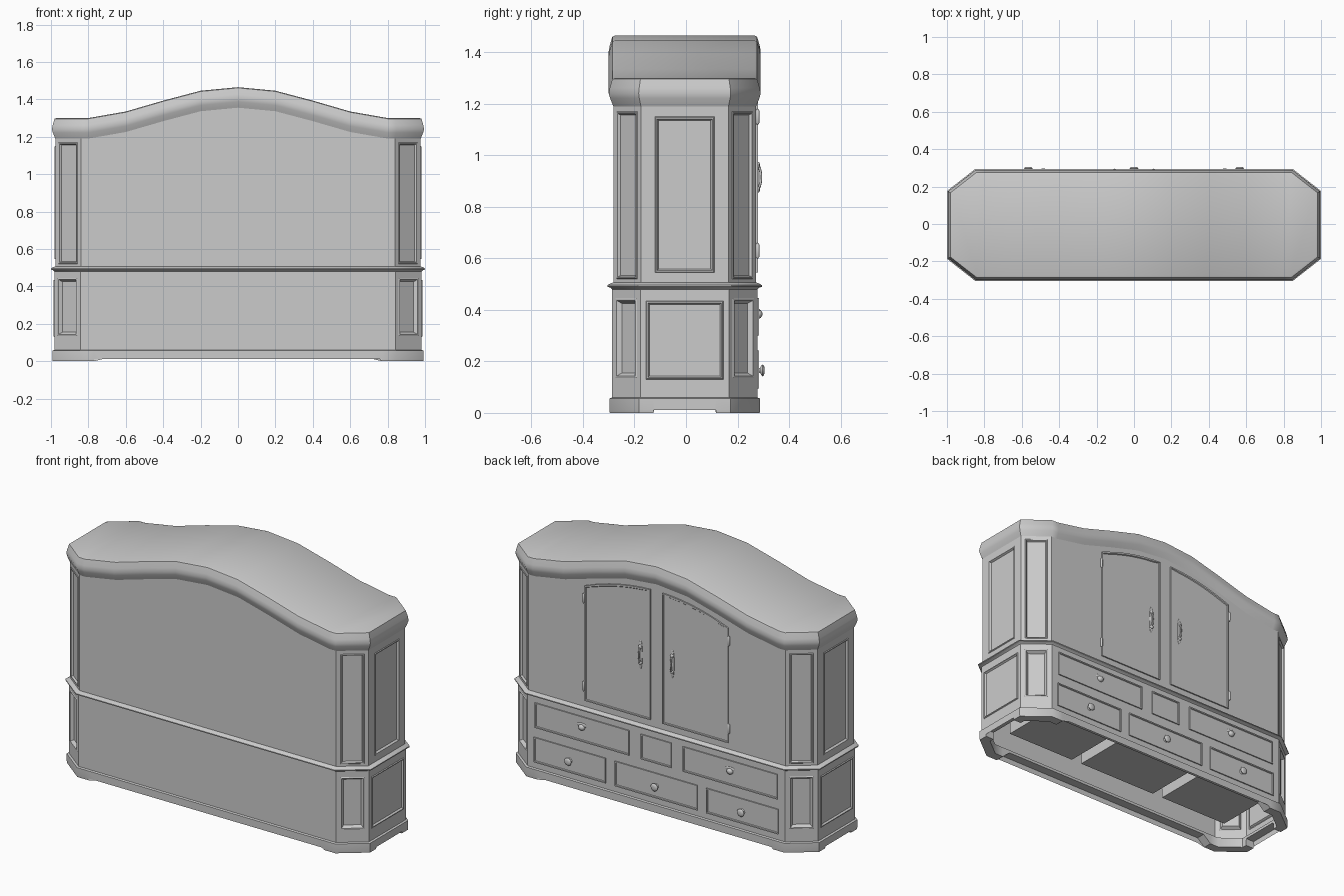
import bpy, bmesh, math
from mathutils import Vector, Matrix

if "Cube" in bpy.data.objects:
    bpy.data.objects.remove(bpy.data.objects["Cube"])

YC = -0.005                                   # footprint centre in y
HX, HY, FX, SY = 0.977, 0.277, 0.84, 0.17     # half sizes and chamfer corners
XS = [-.8, -.6, -.4, -.2, 0, .2, .4, .6, .8]
ARCH = {0: .165, .2: .146, .4: .093, .6: .035, .8: 0}
BACK = YC + HY


def arch(x):
    return ARCH.get(abs(round(x, 2)), 0)


def finish(name, bm, angle=30):
    bmesh.ops.recalc_face_normals(bm, faces=bm.faces)
    me = bpy.data.meshes.new(name)
    bm.to_mesh(me)
    bm.free()
    me.shade_smooth()
    me.set_sharp_from_angle(angle=math.radians(angle))
    ob = bpy.data.objects.new(name, me)
    bpy.context.collection.objects.link(ob)
    return ob


def ring(o, xs=(), ys=()):
    """Chamfered rectangle footprint, offset outward by o."""
    n = Vector((HY - SY, HX - FX)).normalized()
    fx, sy = FX + o * (1 - n.y) / n.x, SY + o * (1 - n.x) / n.y
    hx, hy = HX + o, HY + o
    front = [(x, -hy) for x in [-fx, *xs, fx]]
    right = [(hx, y) for y in [-sy, *ys, sy]]
    half = front + right
    return [(x, y + YC) for x, y in half + [(-x, -y) for x, y in half]]


def sweep(name, rows, xs=(), ys=(), zf=lambda z, x, y: z, closed=False, cap=False):
    bm = bmesh.new()
    loops = [[bm.verts.new((x, y, zf(z, x, y))) for x, y in ring(o, xs, ys)] for o, z in rows]
    pairs = list(zip(loops, loops[1:])) + ([(loops[-1], loops[0])] if closed else [])
    for a, b in pairs:
        for i in range(len(a)):
            j = (i + 1) % len(a)
            bm.faces.new((a[i], a[j], b[j], b[i]))
    if cap:
        t, n = loops[-1], len(xs) + 2
        back = t[n + 2:2 * n + 2][::-1]
        for i in range(n - 1):
            bm.faces.new((t[i], t[i + 1], back[i + 1], back[i]))
        bm.faces.new((t[n - 1], t[n], t[n + 1], back[-1]))
        bm.faces.new((t[0], back[0], t[-2], t[-1]))
    return finish(name, bm, 40)


def wall(bm, a, b, z0, z1, rings=()):
    """Wall with nested rectangles (side margin, z low, z high, height)."""
    a, b = Vector(a), Vector(b)
    d = (b - a).normalized()
    n = Vector((d.y, -d.x))
    prev = None
    for m, lo, hi, h in [(0, z0, z1, 0), *rings]:
        p, q = a + d * m + n * h, b - d * m + n * h
        cur = [bm.verts.new((*c, z)) for c, z in ((p, lo), (q, lo), (q, hi), (p, hi))]
        if prev:
            for i in range(4):
                j = (i + 1) % 4
                bm.faces.new((prev[i], prev[j], cur[j], cur[i]))
        prev = cur
    bm.faces.new(prev)


def panel(m, lo, hi, bead, depth, slope):
    """Beaded edge around a sunk field."""
    steps = [(0, 0), (.003, bead), (.008, bead), (.008 + slope, -depth)]
    return [(m + s, lo + s, hi - s, h) for s, h in steps]


def body(name, o, z0, z1, corner, side, arched):
    bm = bmesh.new()
    p = ring(o)
    for i in range(8):
        a, b = p[i], p[(i + 1) % 8]
        if i % 2:
            wall(bm, a, b, z0, z1, corner)
        elif i in (2, 6):
            wall(bm, a, b, z0, z1, side)
        elif not arched:
            wall(bm, a, b, z0, z1)
        else:
            xs = [-FX, *XS, FX] if i == 0 else [FX, *XS[::-1], -FX]
            cols = [[bm.verts.new((x, a[1], z)) for z in (z0, z1 + arch(x))] for x in xs]
            for c, d in zip(cols, cols[1:]):
                bm.faces.new((c[0], d[0], d[1], c[1]))
    bmesh.ops.remove_doubles(bm, verts=bm.verts, dist=1e-5)
    return finish(name, bm)


def slab(name, outline, rise=.008):
    """Raised front on the back wall, with a beaded rim and a sunk field."""
    bm = bmesh.new()
    f = bm.faces.new([bm.verts.new((x, BACK - .002, z)) for x, z in outline])
    f.normal_update()
    if f.normal.y < 0:
        f.normal_flip()
    r = bmesh.ops.extrude_face_region(bm, geom=[f])
    top = [g for g in r['geom'] if isinstance(g, bmesh.types.BMFace)][0]
    bmesh.ops.translate(bm, verts=top.verts, vec=(0, rise + .002, 0))
    top.normal_update()
    if top.normal.y < 0:
        top.normal_flip()
    for t, d in ((.010, 0), (.004, -.005)):
        bmesh.ops.inset_individual(bm, faces=[top], thickness=t, depth=d)
    return finish(name, bm)


def box(name, lo, hi):
    bm = bmesh.new()
    bmesh.ops.create_cube(bm, size=1)
    lo, hi = Vector(lo), Vector(hi)
    for v in bm.verts:
        v.co = (lo + hi) / 2 + v.co * (hi - lo)
    return finish(name, bm)


def ball(name, loc, scale, seg=16):
    bm = bmesh.new()
    bmesh.ops.create_uvsphere(bm, u_segments=seg, v_segments=10, radius=1)
    bm.transform(Matrix.Translation(loc) @ Matrix.Diagonal((*scale, 1)))
    return finish(name, bm)


def lathe(name, loc, prof, axis='Y', seg=16):
    """Turned part; profile is (radius, distance along the axis)."""
    bm = bmesh.new()
    def pt(r, h, a):
        c, s = r * math.cos(a), r * math.sin(a)
        return Vector(loc) + Vector((c, h, s) if axis == 'Y' else (c, s, h))
    rows = [[bm.verts.new(pt(r, h, i * math.tau / seg)) for i in range(seg)] for r, h in prof]
    for a, b in zip(rows, rows[1:]):
        for i in range(seg):
            j = (i + 1) % seg
            bm.faces.new((a[i], a[j], b[j], b[i]))
    bm.faces.new(rows[0])
    bm.faces.new(rows[-1])
    return finish(name, bm, 45)


# plinth with bracket feet
def foot_z(z, x, y):
    gap = (abs(x) < .73 and abs(y) > .2) or (abs(y - YC) < .12 and abs(x) > .9)
    return .043 if z == 0 and gap else z

sweep("plinth", [(.004, .060), (.016, .056), (.016, .012), (.014, 0), (-.04, 0), (-.04, .060)],
      [-.77, -.72, .72, .77], [-.121, -.119, .119, .121], foot_z, closed=True)

# lower and upper carcass, waist moulding, arched crown
body("lower_body", .005, .055, .485, panel(.022, .135, .445, .002, .016, .012),
     panel(.022, .13, .435, .005, .005, .006), False)
body("upper_body", 0, .50, 1.192, panel(.022, .52, 1.17, .003, .008, .005),
     panel(.055, .545, 1.15, .004, .008, .006), True)
sweep("waist_moulding", [(.003, .478), (.011, .486), (.023, .490), (.023, .496), (.012, .502), (-.002, .508)])
sweep("crown", [(-.001, 1.188), (.005, 1.202), (.013, 1.222), (.018, 1.24), (.014, 1.262), (.004, 1.296), (-.006, 1.30)],
      XS, (), lambda z, x, y: z + arch(x), cap=True)

# doors with hinges and handles, mirrored left and right
for side, s in (("left", 1), ("right", -1)):
    top = [.47 - .43 * i / 8 for i in range(9)]
    slab(side + "_door", [(s * .04, .545), (s * .47, .545)] + [(s * x, 1.317 - .42 * x * x) for x in top])
    for k, z in (("lower", .63), ("upper", 1.15)):
        lathe(f"{side}_{k}_hinge", (s * .474, BACK + .006, z),
              [(.003, -.030), (.007, -.024), (.007, .024), (.003, .030)], 'Z', 10)
    x = s * .104
    ball(side + "_handle_plate", (x, BACK + .004, .915), (.014, .006, .085))
    for z in (.868, .962):
        ball(side + "_handle_rosette", (x, BACK + .008, z), (.012, .008, .012), 12)
    cu = bpy.data.curves.new(side + "_handle", 'CURVE')
    cu.dimensions, cu.bevel_depth, cu.bevel_resolution = '3D', .005, 2
    cu.use_fill_caps = True
    sp = cu.splines.new('POLY')
    sp.points.add(8)
    for i, p in enumerate(sp.points):
        t = math.pi * i / 8
        p.co = (x, BACK + .004 + .015 * math.sin(t), .915 - .047 * math.cos(t), 1)
    bpy.context.collection.objects.link(bpy.data.objects.new(side + "_handle", cu))


def rect(x0, x1, z0, z1):
    return [(x0, z0), (x1, z0), (x1, z1), (x0, z1)]

# upper drawers with cup pulls
for name, x0, x1 in (("left", .176, .794), ("middle", -.1, .1), ("right", -.794, -.176)):
    slab(name + "_upper_drawer", rect(x0, x1, .300, .447), .012)
    box(name + "_upper_drawer_box", (x0 + .01, -.15, .305), (x1 - .01, BACK, .44))
    if name != "middle":
        c = (x0 + x1) / 2
        ball(name + "_pull_plate", (c, BACK + .009, .398), (.032, .004, .012))
        ball(name + "_cup_pull", (c, BACK + .009, .384), (.020, .016, .018))

# lower drawers with round knobs
for name, x0, x1 in (("left", .33, .80), ("middle", -.27, .27), ("right", -.80, -.33)):
    slab(name + "_lower_drawer", rect(x0, x1, .095, .242), .012)
    box(name + "_lower_drawer_box", (x0 + .005, -.15, .10), (x1 - .005, BACK, .235))
    lathe(name + "_knob", ((x0 + x1) / 2, BACK, .165),
          [(.016, .006), (.014, .009), (.009, .012), (.010, .016), (.020, .021), (.023, .026), (.019, .031), (.008, .033)])
